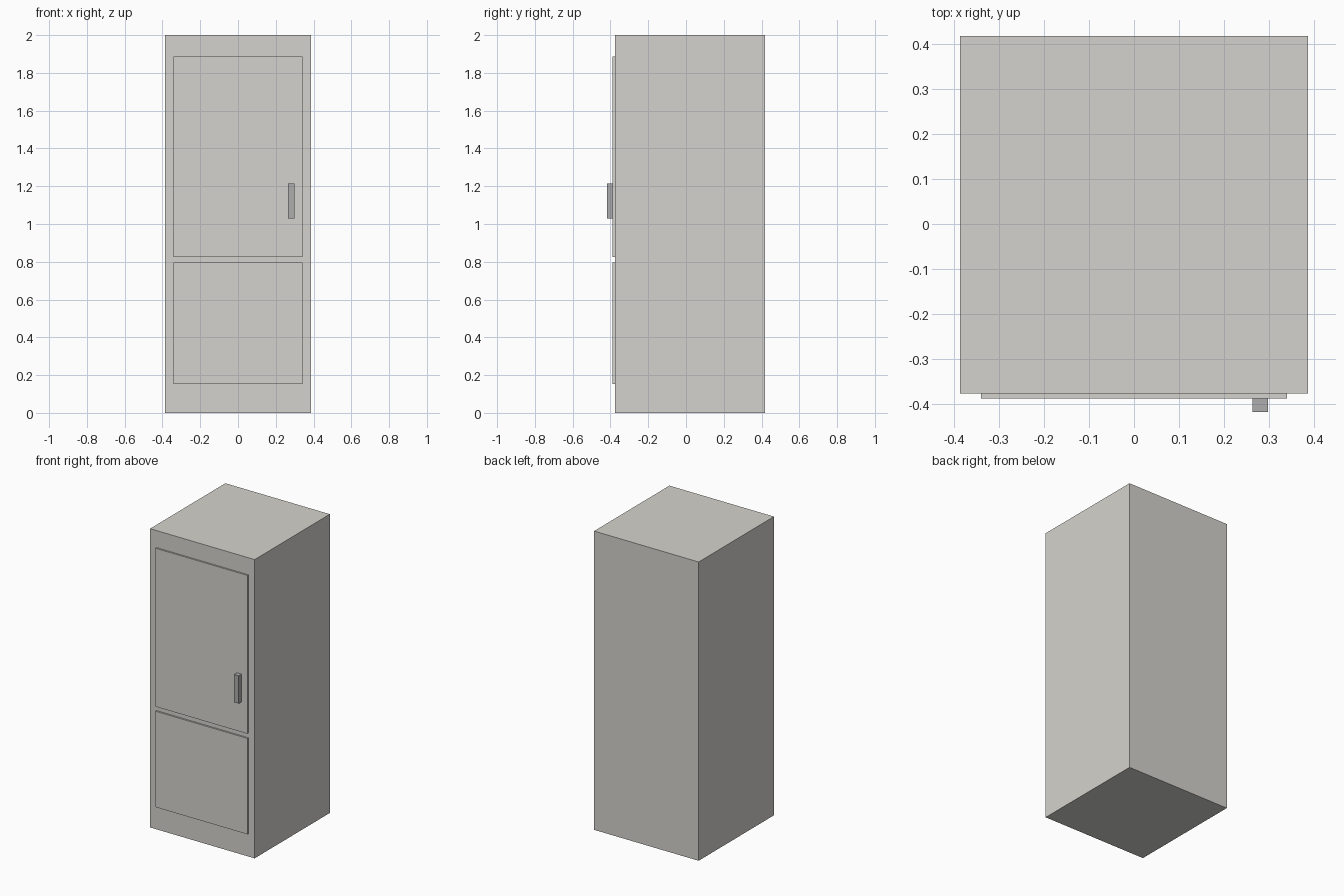
import bpy

if "Cube" in bpy.data.objects:
    bpy.data.objects.remove(bpy.data.objects["Cube"])


def material(name, colour):
    mat = bpy.data.materials.new(name)
    mat.diffuse_color = (*colour, 1)
    mat.use_nodes = True
    mat.node_tree.nodes["Principled BSDF"].inputs["Base Color"].default_value = mat.diffuse_color
    return mat


def box(name, x, y, z, mat):
    """Box spanning the given (min, max) range on each axis."""
    spans = (x, y, z)
    bpy.ops.mesh.primitive_cube_add(size=1, location=[(a + b) / 2 for a, b in spans])
    ob = bpy.context.object
    ob.name = name
    ob.scale = [b - a for a, b in spans]
    bpy.ops.object.transform_apply(location=False, rotation=False, scale=True)
    ob.data.materials.append(mat)
    return ob


shell = material("warm_grey", (0.66, 0.65, 0.61))
metal = material("handle_grey", (0.42, 0.42, 0.43))

FRONT = -0.377        # front plane of the cabinet
DOOR_FRONT = -0.388   # front plane of the raised doors

# Cabinet body
box("cabinet_body", (-0.387, 0.387), (FRONT, 0.419), (0, 2), shell)

# Thin raised door panels
for name, z in (("upper_door", (0.826, 1.886)), ("lower_door", (0.153, 0.795))):
    box(name, (-0.341, 0.341), (DOOR_FRONT, FRONT), z, shell)

# Upright handle on the upper door
box("door_handle", (0.264, 0.298), (-0.419, DOOR_FRONT), (1.028, 1.214), metal)
